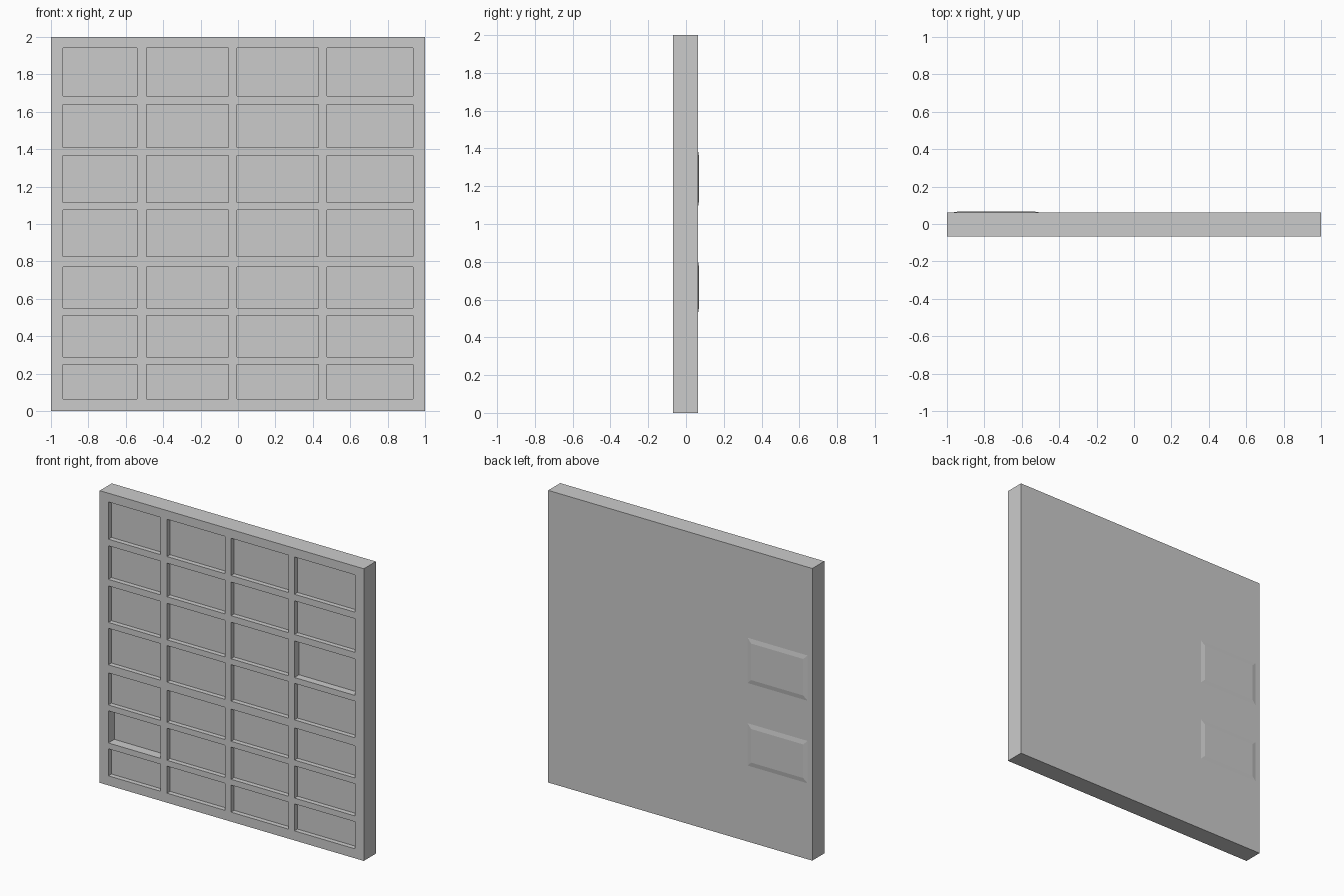
import bpy, bmesh

if "Cube" in bpy.data.objects:
    bpy.data.objects.remove(bpy.data.objects["Cube"])

FRONT, BACK = -0.0675, 0.0625

# Cut lines: pockets lie between each (odd, even) pair
xs = [-1, -0.935, -0.54, -0.49, -0.05, -0.005, 0.43, 0.475, 0.935, 1]
zs = [0, 0.065, 0.25, 0.29, 0.51, 0.55, 0.77, 0.825, 1.075,
      1.115, 1.365, 1.41, 1.64, 1.685, 1.94, 2]
DEPTH = 0.033
deeper = {(0, 1): 0.065, (3, 4): 0.05}   # (column, row from bottom)


def add_object(name, bm):
    bmesh.ops.recalc_face_normals(bm, faces=bm.faces)
    mesh = bpy.data.meshes.new(name)
    bm.to_mesh(mesh)
    bm.free()
    ob = bpy.data.objects.new(name, mesh)
    bpy.context.collection.objects.link(ob)
    return ob


# Panel: gridded front face
bm = bmesh.new()
grid = [[bm.verts.new((x, FRONT, z)) for z in zs] for x in xs]
pockets = {}
for i in range(len(xs) - 1):
    for j in range(len(zs) - 1):
        f = bm.faces.new((grid[i][j], grid[i + 1][j],
                          grid[i + 1][j + 1], grid[i][j + 1]))
        if i % 2 and j % 2:
            pockets[(i // 2, j // 2)] = f

# Sides and back
rim = [e for e in bm.edges if e.is_boundary]
new = bmesh.ops.extrude_edge_only(bm, edges=rim)["geom"]
for v in [g for g in new if isinstance(g, bmesh.types.BMVert)]:
    v.co.y = BACK
bmesh.ops.holes_fill(bm, edges=[e for e in bm.edges if e.is_boundary], sides=0)

# Recessed pockets
for cell, face in pockets.items():
    out = bmesh.ops.extrude_face_region(bm, geom=[face])["geom"]
    bmesh.ops.delete(bm, geom=[face], context='FACES_ONLY')
    for v in [g for g in out if isinstance(g, bmesh.types.BMVert)]:
        v.co.y = FRONT + deeper.get(cell, DEPTH)
# Merge flat cells into clean faces
bmesh.ops.dissolve_degenerate(bm, dist=1e-5, edges=bm.edges)
add_object("pocketed_panel", bm)


# Shallow swellings on the back, behind two left-hand pockets
def back_swelling(name, x0, x1, z0, z1, rise=0.005, slope=0.03):
    bm = bmesh.new()
    rings = []
    for y, g in ((BACK, slope), (BACK + rise, 0)):
        rings.append([bm.verts.new((x, y, z)) for x, z in (
            (x0 - g, z0 - g), (x1 + g, z0 - g), (x1 + g, z1 + g), (x0 - g, z1 + g))])
    lo, hi = rings
    bm.faces.new(lo)
    bm.faces.new(hi)
    for k in range(4):
        n = (k + 1) % 4
        bm.faces.new((lo[k], lo[n], hi[n], hi[k]))
    add_object(name, bm)


back_swelling("upper_back_swelling", -0.935, -0.54, 1.115, 1.365)
back_swelling("lower_back_swelling", -0.935, -0.54, 0.55, 0.78)
